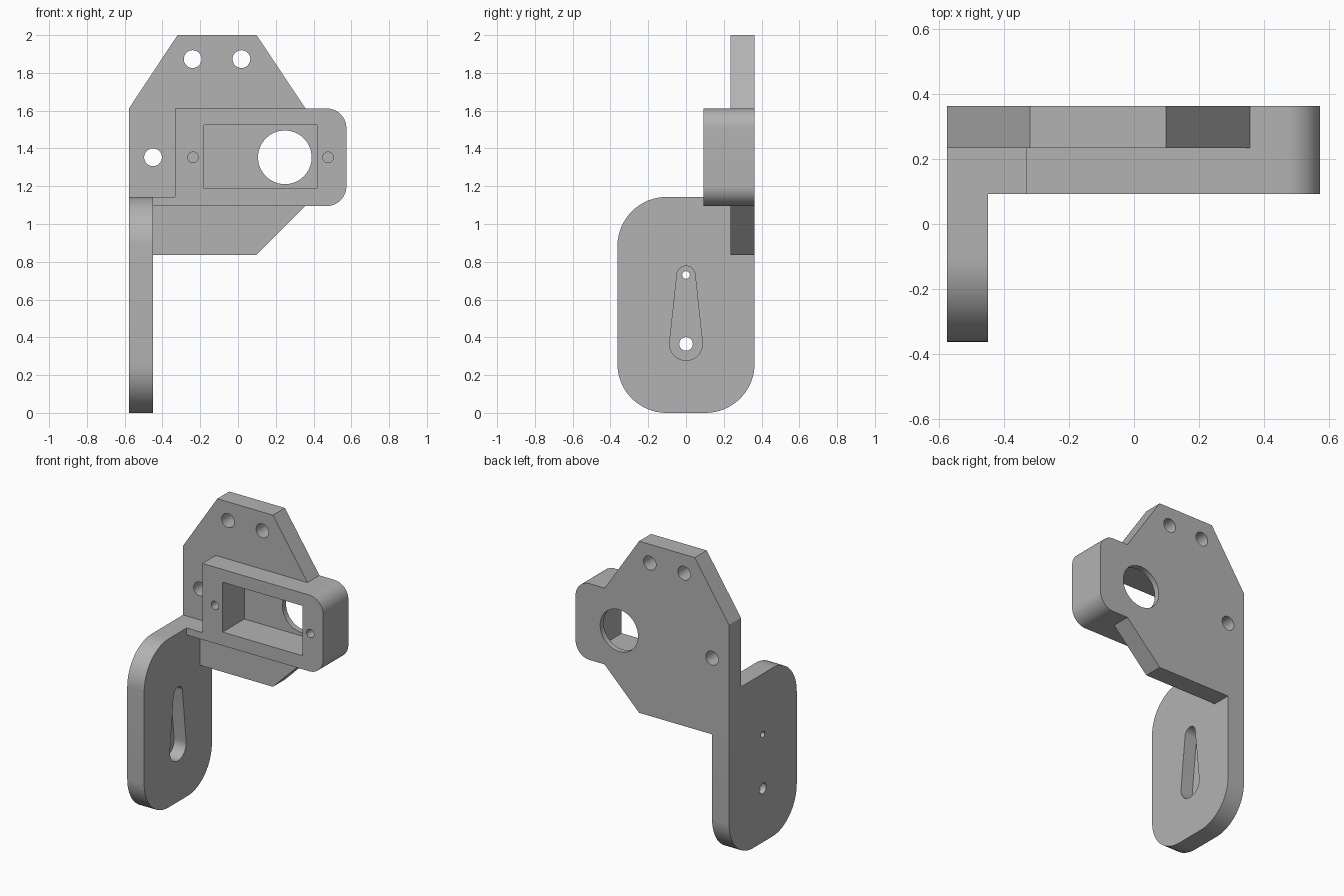
import bpy, bmesh
from math import sin, cos, pi, asin, radians

cube = bpy.data.objects.get("Cube")
if cube:
    bpy.data.objects.remove(cube, do_unlink=True)

grey = bpy.data.materials.new("plain grey")
grey.use_nodes = True
COLOUR = (0.45, 0.45, 0.45, 1)
grey.diffuse_color = COLOUR
grey.node_tree.nodes["Principled BSDF"].inputs["Base Color"].default_value = COLOUR


def arc(u, v, r, start, end, n=16):
    return [(u + r * cos(start + (end - start) * i / n),
             v + r * sin(start + (end - start) * i / n)) for i in range(n + 1)]


def circle(u, v, r, n=48):
    return arc(u, v, r, 0, 2 * pi, n)[:-1]


def rounded(u0, u1, v0, v1, radii):
    """Rectangle with radii for corners: upper right, upper left, lower left, lower right."""
    pts = []
    corners = [(u1, v1, -1, -1), (u0, v1, 1, -1), (u0, v0, 1, 1), (u1, v0, -1, 1)]
    for i, ((u, v, su, sv), r) in enumerate(zip(corners, radii)):
        if r:
            pts += arc(u + su * r, v + sv * r, r, i * pi / 2, (i + 1) * pi / 2)
        else:
            pts.append((u, v))
    return pts


def prism(name, pts, axis, lo, hi):
    """Extrude a profile along x (profile in y, z) or along y (profile in x, z)."""
    bm = bmesh.new()
    place = (lambda u, v, t: (t, u, v)) if axis == "x" else (lambda u, v, t: (u, t, v))
    a, b = [[bm.verts.new(place(u, v, t)) for u, v in pts] for t in (lo, hi)]
    bm.faces.new(a)
    bm.faces.new(b[::-1])
    for i in range(len(pts)):
        j = (i + 1) % len(pts)
        bm.faces.new((a[j], a[i], b[i], b[j]))
    bmesh.ops.recalc_face_normals(bm, faces=bm.faces[:])
    mesh = bpy.data.meshes.new(name)
    bm.to_mesh(mesh)
    bm.free()
    mesh.materials.append(grey)
    obj = bpy.data.objects.new(name, mesh)
    bpy.context.collection.objects.link(obj)
    return obj


def combine(target, tool, operation):
    """Apply an exact boolean and remove the tool."""
    mod = target.modifiers.new("bool", "BOOLEAN")
    mod.operation = operation
    mod.solver = "EXACT"
    mod.object = tool
    bpy.context.view_layer.objects.active = target
    bpy.ops.object.modifier_apply(modifier=mod.name)
    bpy.data.objects.remove(tool, do_unlink=True)


LEFT, INNER = -0.577, -0.45          # side plate faces
FRONT, PLATE, BACK = 0.093, 0.235, 0.363
HOUSE_LOW, HOUSE_HIGH, PAD_TOP = 1.095, 1.612, 1.143
MID = 1.353

# Upright back plate
bracket = prism("servo_bracket", [
    (LEFT, 0.836), (0.098, 0.836), (0.357, HOUSE_LOW), (0.357, HOUSE_HIGH),
    (0.098, 2.0), (-0.32, 2.0), (LEFT, HOUSE_HIGH)], "y", PLATE, BACK)

# Motor housing block, side plate and the ledge joining them
combine(bracket, prism("housing", rounded(-0.333, 0.574, HOUSE_LOW, HOUSE_HIGH,
                       (0.105, 0, 0, 0.105)), "y", FRONT, BACK), "UNION")
combine(bracket, prism("side_plate", rounded(-0.363, BACK, 0, PAD_TOP,
                       (0, 0.26, 0.26, 0.26)), "x", LEFT, INNER), "UNION")
combine(bracket, prism("ledge", rounded(INNER - 0.05, -0.30, HOUSE_LOW, PAD_TOP,
                       (0, 0, 0, 0)), "y", FRONT, PLATE + 0.05), "UNION")

# Housing pocket, shaft opening and blind screw holes
combine(bracket, prism("pocket", rounded(-0.18, 0.417, 1.187, 1.525, (0, 0, 0, 0)),
                       "y", 0, 0.325), "DIFFERENCE")
combine(bracket, prism("shaft_hole", circle(0.248, MID, 0.142, 64), "y", 0.2, 0.5), "DIFFERENCE")
for x in (-0.238, 0.477):
    combine(bracket, prism("screw_hole", circle(x, MID, 0.028, 32), "y", 0, 0.3), "DIFFERENCE")

# Mounting holes through the back plate
for x, z in ((-0.24, 1.873), (0.018, 1.873), (INNER, MID)):
    combine(bracket, prism("mount_hole", circle(x, z, 0.047), "y", 0.15, 0.5), "DIFFERENCE")

# Tapered horn recess on the inner face of the side plate, with two through holes
low, high, big, small = 0.365, 0.73, 0.087, 0.048
tilt = asin((big - small) / (high - low))
recess = arc(0, high, small, tilt, pi - tilt) + arc(0, low, big, pi - tilt, 2 * pi + tilt, 24)
combine(bracket, prism("horn_recess", recess, "x", INNER - 0.09, INNER + 0.1), "DIFFERENCE")
for z, r in ((low, 0.036), (high, 0.02)):
    combine(bracket, prism("horn_hole", circle(0, z, r, 32), "x", -0.7, -0.5), "DIFFERENCE")

bpy.ops.object.select_all(action="DESELECT")
bracket.select_set(True)
bpy.context.view_layer.objects.active = bracket
bpy.ops.object.shade_smooth_by_angle(angle=radians(25))
